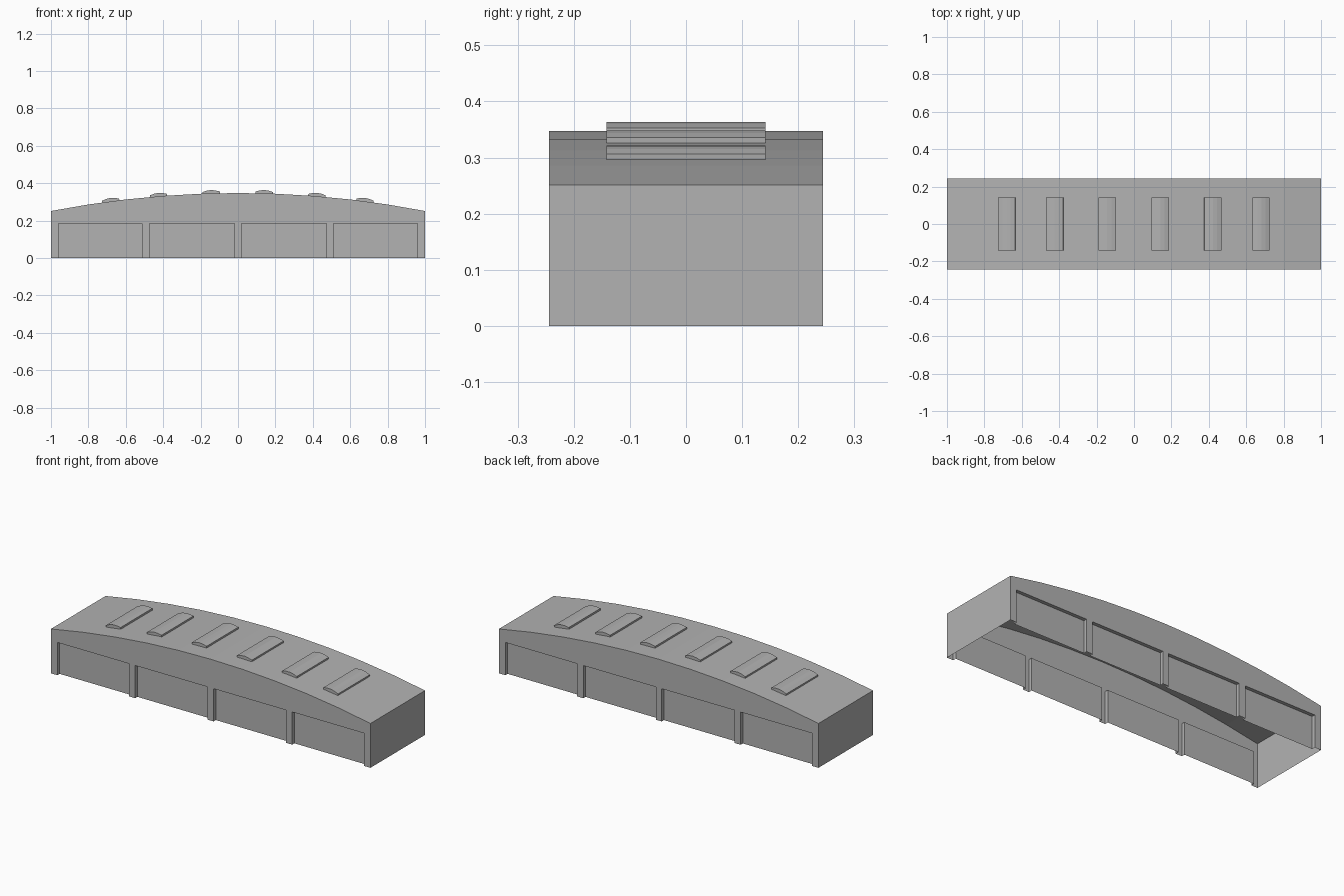
import bpy, bmesh
from math import sqrt, atan2
from mathutils import Matrix, Vector

if "Cube" in bpy.data.objects:
    bpy.data.objects.remove(bpy.data.objects["Cube"])

HALF_W, EAVE, APEX = 0.244, 0.251, 0.347
RECESS, PANEL_TOP = 0.02, 0.185
SAG = APEX - EAVE
R = (1 + SAG * SAG) / (2 * SAG)
PANELS = [(-0.96, -0.513), (-0.473, -0.019), (0.018, 0.472), (0.51, 0.96)]

# Mid grey for the whole building
grey = bpy.data.materials.new("mid_grey")
grey.diffuse_color = (0.45, 0.45, 0.45, 1)
grey.use_nodes = True
grey.node_tree.nodes["Principled BSDF"].inputs["Base Color"].default_value = grey.diffuse_color


def roof_z(x):
    return APEX - R + sqrt(R * R - x * x)


def make_object(name, bm):
    mesh = bpy.data.meshes.new(name)
    bm.to_mesh(mesh)
    bm.free()
    mesh.materials.append(grey)
    obj = bpy.data.objects.new(name, mesh)
    bpy.context.collection.objects.link(obj)
    return obj


def face(bm, pts):
    return bm.faces.new([bm.verts.new(p) for p in pts])


# Open-bottomed hall shell: arched roof, flat ends, long walls with recessed bays
bm = bmesh.new()
arc = [(x / 5, roof_z(x / 5)) for x in range(-5, 6)]
for (x0, z0), (x1, z1) in zip(arc, arc[1:]):
    face(bm, [(x0, -HALF_W, z0), (x1, -HALF_W, z1), (x1, HALF_W, z1), (x0, HALF_W, z0)])
for s in (-1, 1):
    pts = [(s, -HALF_W, 0), (s, HALF_W, 0), (s, HALF_W, EAVE), (s, -HALF_W, EAVE)]
    face(bm, pts if s > 0 else pts[::-1])

for s in (-1, 1):
    yo, yi = s * HALF_W, s * (HALF_W - RECESS)

    def wall_face(pts):
        face(bm, pts if s < 0 else pts[::-1])

    # Outer wall outline with a notch for every bay
    outline = [(-1, 0)]
    for a, b in PANELS:
        outline += [(a, 0), (a, PANEL_TOP), (b, PANEL_TOP), (b, 0)]
    outline += [(1, 0)] + arc[::-1]
    wall_face([(x, yo, z) for x, z in outline])
    # Set-back panel, soffit and cheeks of each bay
    for a, b in PANELS:
        t = PANEL_TOP
        wall_face([(a, yi, 0), (b, yi, 0), (b, yi, t), (a, yi, t)])
        wall_face([(a, yi, t), (b, yi, t), (b, yo, t), (a, yo, t)])
        wall_face([(a, yo, 0), (a, yi, 0), (a, yi, t), (a, yo, t)])
        wall_face([(b, yi, 0), (b, yo, 0), (b, yo, t), (b, yi, t)])
bmesh.ops.remove_doubles(bm, verts=bm.verts, dist=1e-5)
make_object("hall_shell", bm)

# Roof skylights: low rounded profile, tilted to follow the roof
PROFILE = [(-0.046, -0.001), (-0.046, 0.009), (-0.022, 0.0155), (0, 0.018),
           (0.022, 0.0155), (0.046, 0.009), (0.046, -0.001)]
for n, x in enumerate([-0.68, -0.424, -0.143, 0.14, 0.421, 0.679]):
    bm = bmesh.new()
    f = face(bm, [(px, -0.142, pz) for px, pz in PROFILE])
    ext = bmesh.ops.extrude_face_region(bm, geom=[f], use_keep_orig=True)
    moved = [v for v in ext["geom"] if isinstance(v, bmesh.types.BMVert)]
    bmesh.ops.translate(bm, verts=moved, vec=Vector((0, 0.284, 0)))
    bmesh.ops.recalc_face_normals(bm, faces=bm.faces)
    tilt = atan2(x, sqrt(R * R - x * x))
    bm.transform(Matrix.Translation((x, 0, roof_z(x))) @ Matrix.Rotation(tilt, 4, 'Y'))
    make_object(f"skylight_{n + 1}", bm)
